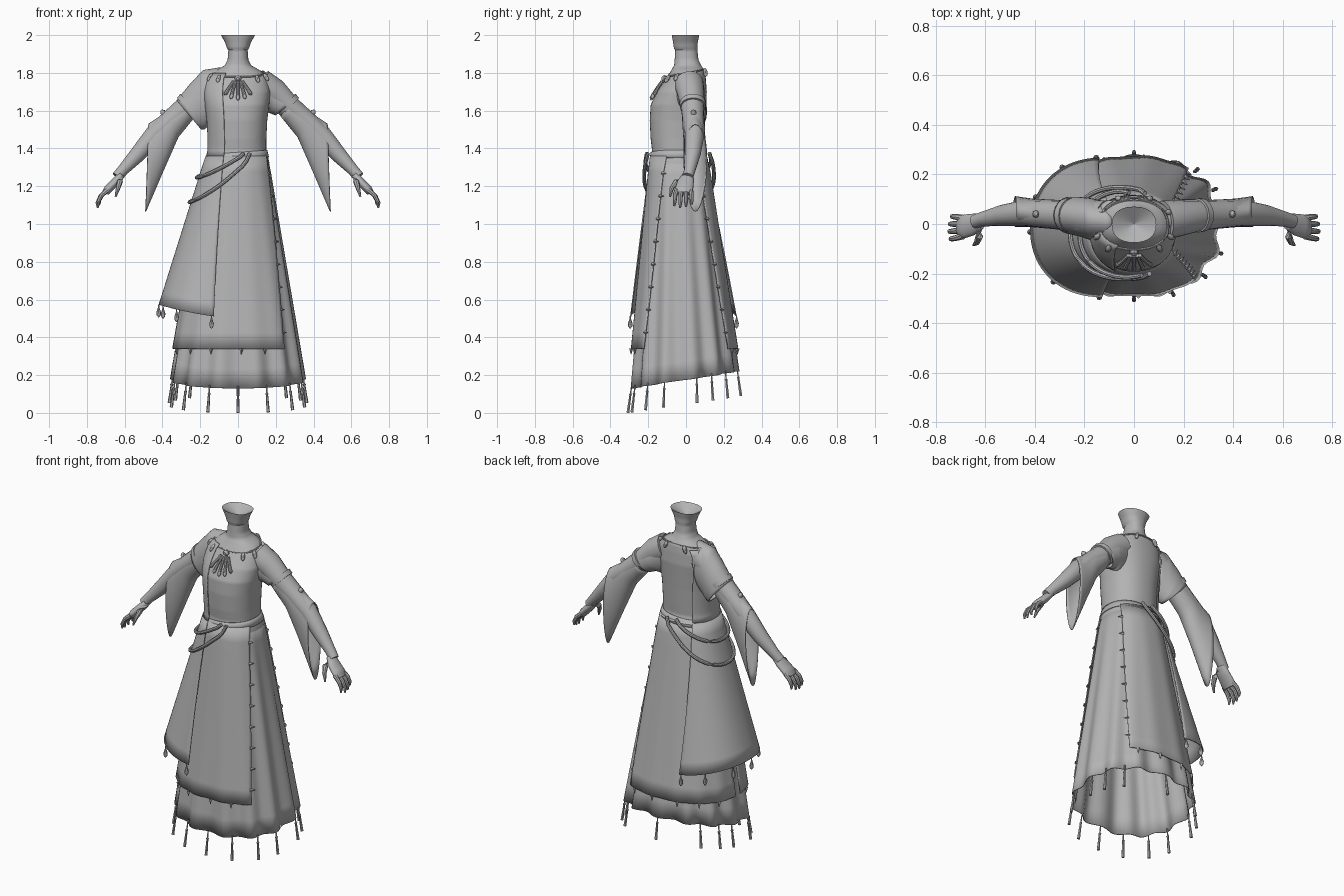
import bpy, bmesh
from math import sin, cos, pi, radians, copysign
from mathutils import Vector

old = bpy.data.objects.get("Cube")
if old:
    bpy.data.objects.remove(old, do_unlink=True)

grey = bpy.data.materials.new("plain_grey")
grey.use_nodes = True
colour = (0.45, 0.45, 0.45, 1)
grey.diffuse_color = colour
grey.node_tree.nodes["Principled BSDF"].inputs["Base Color"].default_value = colour


def finish(name, bm, thick=0):
    bmesh.ops.recalc_face_normals(bm, faces=bm.faces)
    mesh = bpy.data.meshes.new(name)
    bm.to_mesh(mesh)
    bm.free()
    mesh.materials.append(grey)
    ob = bpy.data.objects.new(name, mesh)
    bpy.context.collection.objects.link(ob)
    if thick:
        ob.modifiers.new("thickness", "SOLIDIFY").thickness = thick
    bpy.ops.object.select_all(action="DESELECT")
    ob.select_set(True)
    bpy.context.view_layer.objects.active = ob
    bpy.ops.object.shade_smooth_by_angle(angle=radians(40))
    return ob


def sheet(name, f, nu, nv, wrap=False, thick=0.0):
    """Surface from f(u, v), both 0..1; wrap closes it around u."""
    bm = bmesh.new()
    cols = nu if wrap else nu + 1
    rows = [[bm.verts.new(f(i / nu, j / nv)) for i in range(cols)] for j in range(nv + 1)]
    for a, b in zip(rows, rows[1:]):
        for i in range(nu):
            k = (i + 1) % cols
            bm.faces.new((a[i], a[k], b[k], b[i]))
    return finish(name, bm, thick)


def tubes(name, items, n=8):
    """Capped round tubes; each item is (points, radii)."""
    bm = bmesh.new()
    for pts, radii in items:
        pts = [Vector(p) for p in pts]
        rings = []
        for i, p in enumerate(pts):
            t = (pts[min(i + 1, len(pts) - 1)] - pts[max(i - 1, 0)]).normalized()
            ref = Vector((0, 1, 0)) if abs(t.y) < 0.8 else Vector((0, 0, 1))
            a = t.cross(ref).normalized()
            b = t.cross(a)
            rings.append([bm.verts.new(p + radii[i] * (a * cos(2 * pi * k / n) + b * sin(2 * pi * k / n)))
                          for k in range(n)])
        for a, b in zip(rings, rings[1:]):
            for k in range(n):
                bm.faces.new((a[k], a[(k + 1) % n], b[(k + 1) % n], b[k]))
        bm.faces.new(rings[0])
        bm.faces.new(rings[-1])
    return finish(name, bm)


def table(rows, t):
    for a, b in zip(rows, rows[1:]):
        if t <= b[0]:
            k = max(0, (t - a[0]) / (b[0] - a[0]))
            return [p + (q - p) * k for p, q in zip(a[1:], b[1:])]
    return rows[-1][1:]


# Figure outline: height, half width, front y, back y
OUTLINE = [(0.1, .36, -.288, .285), (1.33, .165, -.19, .115), (1.39, .15, -.18, .095),
           (1.45, .15, -.187, .098), (1.55, .155, -.192, .102), (1.63, .165, -.187, .106),
           (1.70, .172, -.155, .11), (1.77, .16, -.105, .105), (1.81, .122, -.08, .1),
           (1.84, .07, -.063, .08), (1.87, .055, -.06, .066), (1.92, .051, -.057, .06),
           (1.93, .058, -.064, .062), (1.96, .068, -.068, .062), (2.0, .09, -.075, .07)]


def body(deg, z, off=0.0):
    hx, yf, yb = table(OUTLINE, z)
    a = radians(deg)
    c, s = cos(a), sin(a)
    e = 0.88
    x = hx * copysign(abs(c) ** e, c) + off * c
    y = (yf + yb) / 2 + (yb - yf) / 2 * copysign(abs(s) ** e, s) + off * s
    return Vector((x, y, z))


def drape(deg, z, off=0.016):
    """Loose outer layer, swinging out over the right hip."""
    flare = 0.138 * max(0, 1.35 - z) * max(0, -cos(radians(deg))) ** 1.3
    return body(deg, z, off + flare)


def hem(deg):
    return 0.175 + 0.045 * sin(radians(deg))


# Torso, neck and hollow neck top
sheet("torso_and_neck", lambda u, v: body(360 * u, 1.32 + .68 * v), 48, 68, True)
sheet("neck_cap", lambda u, v: body(360 * u, 2).lerp(Vector((0, 0, 1.95)), v), 32, 3, True)
sheet("waist_band", lambda u, v: body(360 * u, 1.34 + .04 * v + .012 * cos(2 * pi * u), .005),
      48, 2, True, .005)


# Pleated long skirt
def skirt(u, v):
    deg = 360 * u
    z = 1.36 + (hem(deg) - 1.36) * v
    return body(deg, z, .015 * v * sin(13 * radians(deg)))


sheet("long_skirt", skirt, 104, 12, True, .005)


# Front and back aprons; the left edges swing inward toward the hem
def front_edge(v):
    return 338 - 25 * v ** .6


def back_edge(v):
    return 33 + 20 * v ** .6


def apron(name, start, end):
    def f(u, v):
        deg = start(v) + (end(v) - start(v)) * u
        return body(deg, 1.36 - 1.02 * v, .006 + .018 * v + .003 * v * sin(deg / 4))
    sheet(name, f, 36, 12, False, .006)


apron("front_apron", lambda v: 183, front_edge)
apron("back_apron", back_edge, lambda v: 177)

# Pointed trim along the apron edges and hems
spikes = []
for edge, step in ((front_edge, 5), (back_edge, -5)):
    for i in range(8):
        v = .09 + .118 * i
        base = body(edge(v), 1.36 - 1.02 * v, .006 + .016 * v)
        side = (body(edge(v) + step, base.z, .008 + .016 * v) - base).normalized() * .022
        spikes.append(([base - side * .3, base + side], [.01, .001]))
for deg in (200, 225, 248, 272, 292, 62, 85, 108, 131, 154):
    base = body(deg, .342, .022)
    spikes.append(([base, base - Vector((0, 0, .033))], [.011, .001]))
tubes("apron_points", spikes, 4)


# One-sided drape over the right shoulder and hip
def drape_bottom(deg):
    return .505 + .068 * max(0, -cos(radians(deg))) ** 2


def drape_lower(u, v):
    start, end = 126 - 15 * v, 246 + 5 * v
    deg = start + (end - start) * u
    return drape(deg, 1.36 + (drape_bottom(deg) - 1.36) * v, .014 + .014 * v)


sheet("side_drape_skirt", drape_lower, 40, 12, False, .006)
sheet("side_drape_bodice", lambda u, v: drape(126 + 120 * u, 1.36 + .44 * v, .011), 36, 16, False, .006)
drops = []
for deg in (113, 136, 162, 182, 217, 249):
    p = drape(deg, drape_bottom(deg), .028)
    drops.append(([p - Vector((0, 0, h)) for h in (0, .015, .04, .055, .068)], [.003, .004, .012, .011, .002]))
tubes("drape_drops", drops)

# Hem tassels, mirrored about the middle
tassels = []
for turn in (0, 22, 48, 70, 100, 117, 138, 180):
    for deg in {(270 + turn) % 360, (270 - turn) % 360}:
        p = body(deg, hem(deg), .004)
        out = Vector((p.x, p.y, 0)).normalized() * .018
        tassels.append(([p + out * k - Vector((0, 0, .13 * k)) for k in (-.1, .2, .25, .3, 1)],
                        [.004, .004, .009, .006, .009]))
tubes("hem_tassels", tassels, 6)

# Hip cords
cords = []
for start, end, drop in ((278, 95, .13), (288, 78, .26)):
    pts = []
    for i in range(33):
        k = i / 32
        deg = start + (end - start) * k
        pts.append(drape(deg, 1.375 - drop * sin(pi * k) ** .8, .026))
    cords.append((pts, [.01] * 33))
tubes("hip_cords", cords)

# Necklace with fan pendant
ring = [body(10 * i, 1.80 + .02 * sin(radians(10 * i)), .005) for i in range(37)]
tubes("necklace_cord", [(ring, [.005] * 37)], 6)
beads = []
for deg in (20, 65, 115, 160, 205, 235, 305, 335):
    p = body(deg, 1.795 + .02 * sin(radians(deg)), .012)
    d = (body(deg, 1.76, .012) - p).normalized()
    beads.append(([p + d * h for h in (-.012, 0, .014, .028, .036)], [.003, .01, .012, .009, .002]))
for k in range(-2, 3):
    pts = [body(270 + k * (3 + 7 * h), 1.755 - (.1 - .007 * k * k) * h, .012) for h in (0, .45, .7, .9, 1)]
    beads.append((pts, [.008, .008, .009, .01, .003]))
centre = body(270, 1.77, .012)
beads.append(([centre + Vector((0, -h, 0)) for h in (-.012, 0, .012)], [.016, .018, .008]))
tubes("necklace_beads", beads)


# Sleeves: each section has a top point, a bottom point, half depth and y centre
def sleeve(name, sections, s, point):
    n = len(sections) - 1
    rows = [(i / n, *r) for i, r in enumerate(sections)]

    def f(u, v):
        xt, zt, xb, zb, w, yc = table(rows, v)
        a = 2 * pi * u
        k = (1 - cos(a)) / 2
        y = yc + w * sin(a) * (1 - point * v * k)
        return Vector((s * (xt + (xb - xt) * k), y, zt + (zb - zt) * k))
    sheet(name, f, 28, n * 4, True, .005)


sleeve("left_short_sleeve", [(.09, 1.82, .12, 1.58, .07, .01), (.16, 1.79, .145, 1.58, .073, .02),
                             (.215, 1.735, .16, 1.59, .07, .03), (.31, 1.665, .2, 1.575, .066, .035)], 1, 0)
sleeve("right_wide_sleeve", [(.09, 1.83, .13, 1.54, .08, .01), (.185, 1.815, .165, 1.51, .085, .02),
                             (.26, 1.735, .18, 1.5, .08, .03), (.325, 1.655, .195, 1.5, .075, .035)], -1, 0)

# Arms, bell sleeves and hands
for s, label in ((1, "left"), (-1, "right")):
    def side(points):
        return [(s * x, y, z) for x, y, z in points]

    tubes(label + "_arm", [(side([(.12, .015, 1.74), (.19, .025, 1.7), (.27, .035, 1.62), (.36, .04, 1.545),
                                  (.44, .045, 1.475), (.53, .035, 1.37), (.61, .02, 1.285), (.64, .01, 1.25)]),
                            [.08, .073, .062, .056, .053, .043, .03, .029])], 16)
    sleeve(label + "_bell_sleeve", [(.29, 1.66, .225, 1.57, .06, .035), (.37, 1.6, .315, 1.46, .062, .04),
                                    (.43, 1.56, .39, 1.29, .064, .045), (.475, 1.53, .487, 1.065, .073, .05)],
           s, .3)
    tubes(label + "_cuff", [(side([(.255, .035, 1.64), (.275, .036, 1.62)]), [.07, .068])], 16)
    tubes(label + "_elbow_bead", [(side([(.388, .04, 1.58), (.4, .04, 1.595), (.407, .04, 1.602)]),
                                   [.015, .014, .005])])

    # Palm as a flattened loft, then four fingers and a thumb
    palm = [(.63, 1.275, .6, 1.25, .03, .01), (.665, 1.24, .63, 1.21, .044, -.002),
            (.705, 1.2, .665, 1.175, .048, -.01), (.72, 1.17, .685, 1.155, .04, -.012)]
    sleeve(label + "_palm", palm, s, 0)
    fingers = []
    for i in range(4):
        y = .024 - .024 * i
        reach = (.85, 1, 1.05, .95)[i]
        fingers.append((side([(.69, y, 1.18), (.69 + .035 * reach, y * 1.2, 1.18 - .03 * reach),
                              (.69 + .052 * reach, y * 1.25, 1.18 - .065 * reach),
                              (.69 + .05 * reach, y * 1.3, 1.18 - .09 * reach)]), [.014, .012, .01, .005]))
    fingers.append((side([(.625, -.01, 1.245), (.625, -.05, 1.225), (.635, -.075, 1.19), (.648, -.085, 1.145)]),
                    [.02, .016, .012, .005]))
    tubes(label + "_fingers", fingers)
